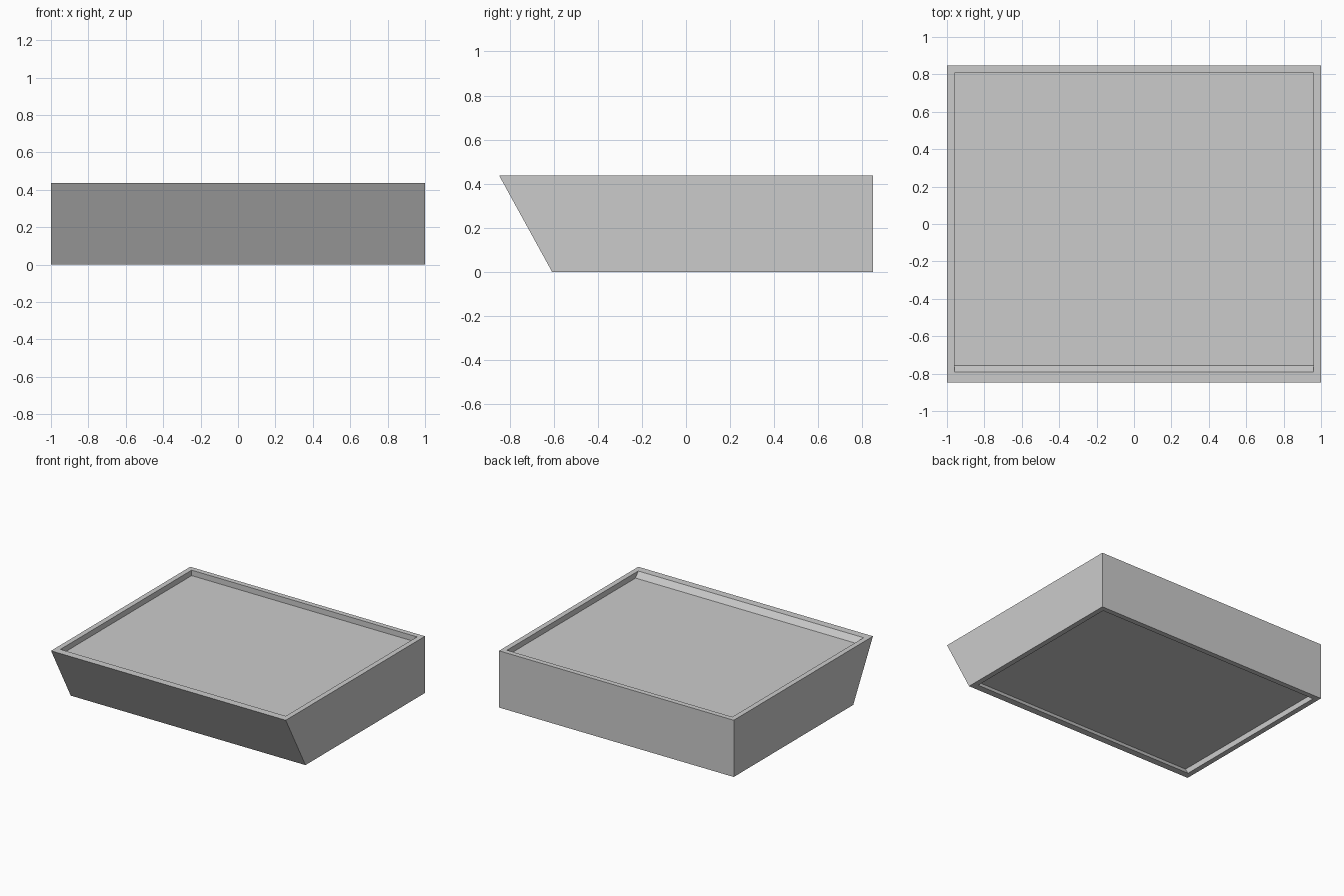
import bpy
import bmesh
from mathutils import Vector

cube = bpy.data.objects.get("Cube")
if cube:
    bpy.data.objects.remove(cube, do_unlink=True)

WIDTH, BACK, HEIGHT = 1.0, 0.847, 0.437
TOP_FRONT, BOTTOM_FRONT = -0.847, -0.607
RIM_X, RIM_BACK, DEPTH = 0.96, 0.807, 0.042
LOW, HIGH = 0.045, 0.393


def front_y(z):
    """Depth position of the sloping front at height z."""
    return BOTTOM_FRONT + (TOP_FRONT - BOTTOM_FRONT) * z / HEIGHT


def place(face, ends):
    """Move a panel's corners onto two (y, z) edges at the rim width."""
    middle = face.calc_center_median()
    axis = 1 if abs(face.normal.z) > 0.9 else 2
    ends = sorted(ends, key=lambda p: p[axis - 1])
    for v in face.verts:
        y, z = ends[1 if v.co[axis] > middle[axis] else 0]
        v.co = Vector((RIM_X if v.co.x > 0 else -RIM_X, y, z))


def recess(bm, normal, rim, floor):
    """Inset a framed panel, then sink it inside its rim."""
    face = max(bm.faces, key=lambda f: f.normal.dot(Vector(normal)) * f.calc_area())
    bmesh.ops.inset_individual(bm, faces=[face], thickness=0.03)
    place(face, rim)
    bmesh.ops.inset_individual(bm, faces=[face], thickness=0.01)
    place(face, floor)
    bm.normal_update()


# Wedge body extruded from its side profile
bm = bmesh.new()
profile = [(BOTTOM_FRONT, 0), (BACK, 0), (BACK, HEIGHT), (TOP_FRONT, HEIGHT)]
side = bm.faces.new([bm.verts.new((-WIDTH, y, z)) for y, z in profile])
extruded = bmesh.ops.extrude_face_region(bm, geom=[side])
bmesh.ops.translate(bm, vec=(2 * WIDTH, 0, 0),
                    verts=[g for g in extruded["geom"] if isinstance(g, bmesh.types.BMVert)])
bmesh.ops.recalc_face_normals(bm, faces=bm.faces)
bm.normal_update()

# Framed recesses on top, bottom and sloping front
recess(bm, (0, 0, 1), [(-0.79, HEIGHT), (RIM_BACK, HEIGHT)],
       [(-0.757, HEIGHT - DEPTH), (RIM_BACK, HEIGHT - DEPTH)])
recess(bm, (0, 0, -1), [(-0.555, 0), (RIM_BACK, 0)],
       [(-0.58, DEPTH), (RIM_BACK, DEPTH)])
recess(bm, (0, -0.88, -0.48), [(front_y(z), z) for z in (LOW, HIGH)],
       [(front_y(z) + 0.06, z) for z in (LOW, HIGH)])

mesh = bpy.data.meshes.new("wedge_case")
bm.to_mesh(mesh)
bm.free()
case = bpy.data.objects.new("wedge_case", mesh)
bpy.context.collection.objects.link(case)

# Single plain grey finish
grey = bpy.data.materials.new("light_grey")
grey.use_nodes = True
colour = (0.6, 0.6, 0.6, 1)
grey.diffuse_color = colour
grey.node_tree.nodes["Principled BSDF"].inputs["Base Color"].default_value = colour
mesh.materials.append(grey)
